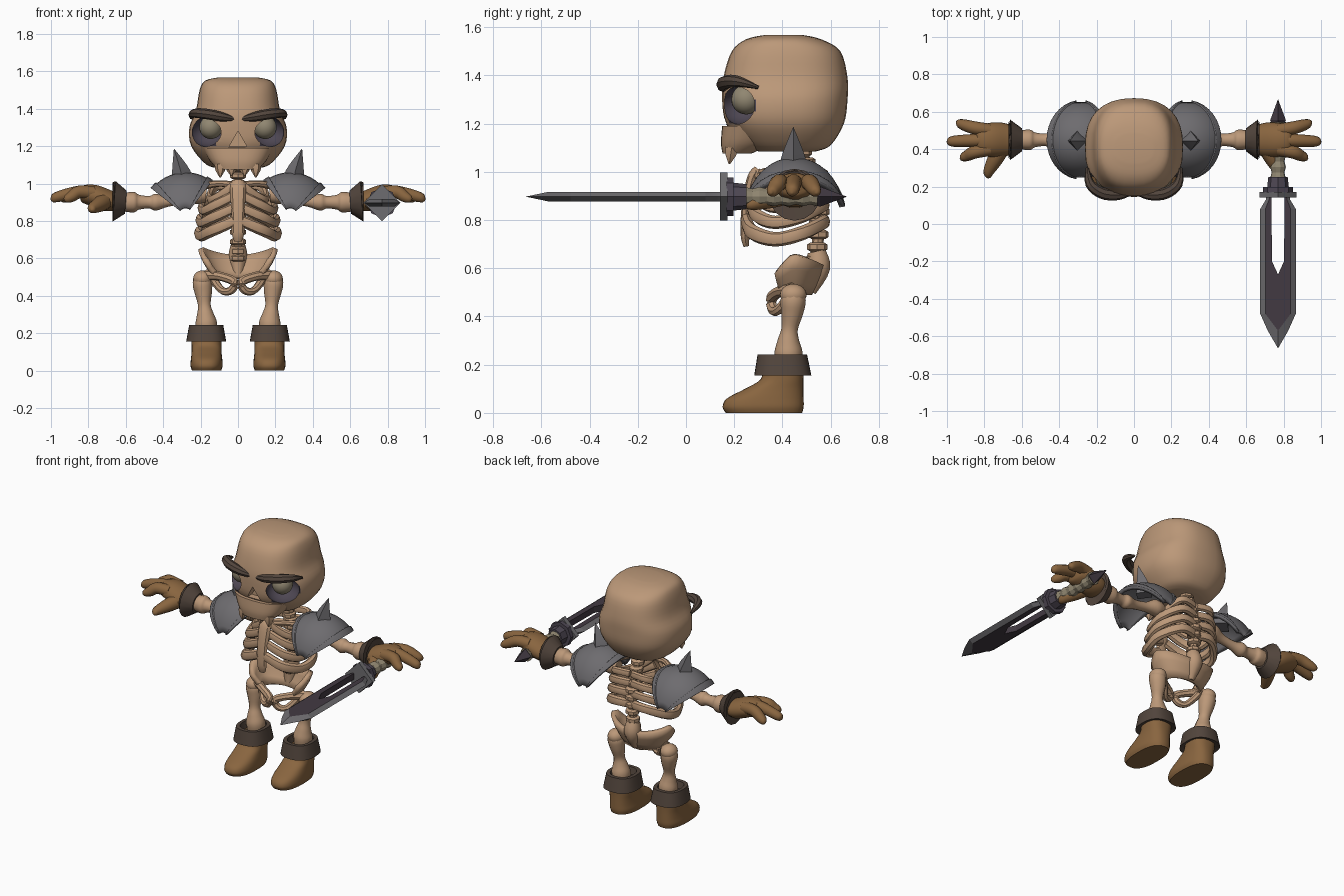
import bpy, bmesh, math
from mathutils import Vector, Matrix

if "Cube" in bpy.data.objects:
    bpy.data.objects.remove(bpy.data.objects["Cube"])


def material(name, r, g, b):
    m = bpy.data.materials.new(name)
    m.use_nodes = True
    m.diffuse_color = (r, g, b, 1)
    m.node_tree.nodes["Principled BSDF"].inputs["Base Color"].default_value = (r, g, b, 1)
    return m


BONE = material("bone", .50, .315, .19)
LEATHER = material("brown leather", .25, .13, .05)
DARK = material("dark leather", .085, .06, .046)
STEEL = material("steel", .155, .15, .16)
BLACK = material("dark steel", .055, .042, .055)
SOCKET = material("socket", .075, .062, .085)
CREAM = material("cream", .28, .24, .165)


def finish(name, bm, mats, angle=40):
    bmesh.ops.remove_doubles(bm, verts=bm.verts, dist=1e-4)
    bmesh.ops.dissolve_degenerate(bm, edges=bm.edges, dist=1e-5)
    bmesh.ops.recalc_face_normals(bm, faces=bm.faces)
    me = bpy.data.meshes.new(name)
    bm.to_mesh(me)
    bm.free()
    for m in mats:
        me.materials.append(m)
    me.shade_smooth()
    me.set_sharp_from_angle(angle=math.radians(angle))
    ob = bpy.data.objects.new(name, me)
    bpy.context.collection.objects.link(ob)
    return ob


def pair(ob):
    """Add the mirrored twin on the other side."""
    twin = ob.copy()
    twin.data = ob.data.copy()
    twin.data.transform(Matrix.Scale(-1, 4, (1, 0, 0)))
    twin.data.flip_normals()
    twin.name = "right_" + ob.name
    ob.name = "left_" + ob.name
    bpy.context.collection.objects.link(twin)
    return ob, twin


def smooth(rows, steps):
    """Catmull-Rom through rows of numbers."""
    out = []
    for i in range(len(rows) - 1):
        quad = [rows[max(i - 1, 0)], rows[i], rows[i + 1], rows[min(i + 2, len(rows) - 1)]]
        for k in range(steps):
            t = k / steps
            out.append([.5 * (2 * b + (c - a) * t + (2 * a - 5 * b + 4 * c - d) * t * t
                              + (3 * b - a - 3 * c + d) * t ** 3) for a, b, c, d in zip(*quad)])
    return out + [list(rows[-1])]


def skin(name, rings, mat, closed=True, angle=40):
    bm = bmesh.new()
    vs = [[bm.verts.new(p) for p in ring] for ring in rings]
    n = len(rings[0])
    for a, b in zip(vs, vs[1:]):
        for j in range(n if closed else n - 1):
            k = (j + 1) % n
            bm.faces.new((a[j], a[k], b[k], b[j]))
    if closed:
        bm.faces.new(vs[0])
        bm.faces.new(vs[-1])
    return finish(name, bm, [mat], angle)


def tube(name, pts, mat, sides=10, steps=4, wide=1, tall=1, angle=40):
    """Sweep along points (x, y, z, radius)."""
    rows = smooth(pts, steps)
    path = [Vector(r[:3]) for r in rows]
    span = path[-1] - path[0]
    ref = Vector((0, 1, 0)) if abs(span.z) > max(abs(span.x), abs(span.y)) else Vector((0, 0, 1))
    rings = []
    for i, p in enumerate(path):
        t = path[min(i + 1, len(path) - 1)] - path[max(i - 1, 0)]
        u = t.cross(ref).normalized()
        v = u.cross(t).normalized()
        r = max(rows[i][3], .001)
        rings.append([p + u * r * wide * math.cos(a) + v * r * tall * math.sin(a)
                      for a in (math.tau * j / sides for j in range(sides))])
    return skin(name, rings, mat, angle=angle)


def loft(name, secs, mat, cx=0, n=2.5, steps=4, sides=32, angle=40):
    """Stack rounded sections (z, half width, front y, back y)."""
    def se(c):
        return math.copysign(abs(c) ** (2 / n), c)
    rings = []
    for z, w, f, b in smooth(secs, steps):
        rings.append([(cx + w * se(math.cos(a)), (f + b) / 2 + (b - f) / 2 * se(math.sin(a)), z)
                      for a in (math.tau * j / sides for j in range(sides))])
    return skin(name, rings, mat, angle=angle)


def ball(name, c, r, mat):
    bm = bmesh.new()
    bmesh.ops.create_uvsphere(bm, u_segments=24, v_segments=14, radius=1,
                              matrix=Matrix.Translation(c) @ Matrix.Diagonal((*r, 1)))
    return finish(name, bm, [mat])


# Skull: cranium with cut eye sockets and nose hole
skull = loft("skull", [(1.085, .13, .30, .54), (1.11, .18, .24, .60), (1.2, .25, .165, .655),
                       (1.3, .26, .15, .67), (1.39, .225, .155, .67), (1.5, .205, .19, .64),
                       (1.55, .175, .25, .56), (1.568, .10, .33, .48)], BONE)
skull.data.materials.append(SOCKET)
eye_c, eye_r = Vector((.165, .225, 1.275)), (.1, .1, .078)
cutters = list(pair(ball("socket_cutter", eye_c, eye_r, SOCKET)))
cutters.append(tube("nose_cutter", [(0, .10, 1.225, .055), (0, .21, 1.225, .055)], BONE, 3, 1))
cutters[2].data.transform(Matrix.Translation((0, 0, 1.225)) @ Matrix.Rotation(math.pi / 2, 4, 'Y')
                          @ Matrix.Translation((0, 0, -1.225)))
nose = cutters[2].data
if abs(max(v.co.z for v in nose.vertices) - 1.28) > .01:      # point the triangle up
    nose.transform(Matrix.Translation((0, 0, 1.225)) @ Matrix.Rotation(math.pi, 4, 'Y')
                   @ Matrix.Translation((0, 0, -1.225)))
bpy.context.view_layer.objects.active = skull
for c in cutters:
    mod = skull.modifiers.new("cut", 'BOOLEAN')
    mod.operation, mod.solver, mod.object = 'DIFFERENCE', 'EXACT', c
    bpy.ops.object.modifier_apply(modifier=mod.name)
for c in cutters:
    bpy.data.objects.remove(c)
for f in skull.data.polygons:
    d = Vector((abs(f.center.x), f.center.y, f.center.z)) - eye_c
    f.material_index = int(sum((a / b) ** 2 for a, b in zip(d, eye_r)) < 1.015)
skull.data.set_sharp_from_angle(angle=math.radians(35))

# Face details
pair(ball("eye", (.145, .25, 1.3), (.062, .062, .062), CREAM))
pair(tube("brow", [(.025, .165, 1.345, .016), (.09, .155, 1.357, .028), (.17, .165, 1.372, .031),
                   (.235, .215, 1.375, .026), (.25, .30, 1.35, .008)], DARK, 8, tall=.9))
loft("upper_jaw", [(1.075, .105, .152, .27), (1.12, .15, .145, .36), (1.19, .19, .15, .42)], BONE)
for x, low in ((.035, 1.04), (.095, 1.033)):
    pair(tube("tooth", [(x, .19, 1.10, .03), (x, .185, 1.07, .026), (x, .18, low, .004)], BONE, 6, 1))

# Spine
spine = smooth([(0, .47, 1.11), (0, .51, 1.0), (0, .55, .88), (0, .55, .74), (0, .53, .6)], 3)
tube("spinal_cord", [(*p, .024) for p in spine], BONE, 8, 1)
for p in spine:
    x, y, z = p
    tube("vertebra", [(x, y, z + .018, .03), (x, y, z + .01, .042), (x, y, z - .01, .042),
                      (x, y, z - .018, .03)], BONE, 8, 1)
tube("sacrum", [(0, .54, .67, .04), (0, .55, .6, .05), (0, .52, .5, .02)], BONE)

# Rib cage
tube("sternum", [(0, .30, 1.01, .035), (0, .275, .97, .042), (0, .25, .85, .036), (0, .245, .74, .034),
                 (0, .25, .69, .02)], BONE, 8, wide=1, tall=.55)
for z, w, r in ((.985, .15, .019), (.925, .19, .021), (.86, .20, .022), (.79, .205, .024)):
    front = .25 + .25 * (z - .79)
    pair(tube("rib", [(.01, .56, z, r), (.11, .57, z, r), (w, .48, z - .045, r),
                      (w - .01, .37, z - .07, r), (w - .07, front + .025, z - .04, r * 1.1),
                      (.02, front, z + .01, r)], BONE, 8, tall=1.25))
pair(tube("collar_bone", [(.02, .31, .99, .02), (.1, .34, 1.0, .017), (.22, .43, .98, .025)], BONE, 8))

# Pelvis: flared bowl open at the front, with rings below
rows = []
for h in (0, .35, .7, 1):
    row = []
    for i in range(25):
        a = math.radians(-125 + 250 * i / 24)
        top = .615 + .04 * math.sin(a) ** 2 - .10 * max(0, -math.cos(a))
        rad = 1 - .42 * h ** 1.3
        row.append((.2 * rad * math.sin(a), .44 + .12 * rad * math.cos(a), top + (.495 - top) * h))
    rows.append(row)
pelvis = skin("pelvis", rows, BONE, closed=False)
shell = pelvis.modifiers.new("thickness", 'SOLIDIFY')
shell.thickness, shell.offset = .028, 0
pair(tube("pubic_ring", [(.17, .44, .51, .03), (.1, .39, .505, .024), (.02, .355, .475, .024),
                         (.035, .36, .43, .022), (.08, .38, .425, .02), (.12, .42, .47, .022),
                         (.14, .44, .51, .022)], BONE, 8))

# Legs and boots
pair(ball("hip_joint", (.19, .445, .49), (.05, .055, .045), BONE))
pair(tube("leg_bone", [(.185, .45, .52, .035), (.19, .445, .47, .052), (.185, .44, .415, .046),
                       (.18, .43, .35, .034), (.175, .425, .30, .045), (.17, .425, .25, .058),
                       (.17, .425, .19, .05)], BONE, 12))
pair(loft("boot", [(0, .078, .165, .482), (.025, .086, .152, .488), (.06, .084, .17, .488),
                   (.1, .08, .245, .487), (.14, .08, .31, .487), (.2, .083, .32, .49)], LEATHER, .168))
pair(loft("boot_cuff", [(.165, .08, .32, .49), (.155, .107, .283, .52), (.243, .091, .297, .502),
                        (.243, .07, .32, .48), (.2, .06, .33, .47)], DARK, .17, steps=1, angle=30))

# Arms
pair(tube("arm_bone", [(.17, .45, .94, .04), (.22, .45, .94, .05), (.29, .45, .92, .03),
                       (.38, .45, .905, .03), (.44, .45, .9, .045), (.475, .45, .9, .033),
                       (.53, .45, .9, .04), (.56, .45, .9, .055), (.64, .45, .9, .045)], BONE, 12))
pair(tube("glove_cuff", [(.6, .45, .9, .062), (.662, .45, .905, .108), (.672, .45, .905, .1),
                         (.655, .45, .905, .07)], DARK, 16, 1, angle=30))

# Gloves with three fingers and a thumb
pair(tube("palm", [(.64, .45, .905, .055), (.70, .45, .91, .07), (.77, .45, .935, .07),
                   (.83, .45, .945, .055), (.85, .45, .945, .02)], LEATHER, 14, wide=1.3, tall=.85))
for y0, y1, tip in ((.40, .355, .93), (.45, .44, 1.0), (.50, .54, .95)):
    pair(tube("finger", [(.77, y0, .95, .036), (.85, (2 * y0 + y1) / 3, .955, .035),
                         (tip - .04, (y0 + 3 * y1) / 4, .93, .03), (tip - .01, y1, .915, .02),
                         (tip, y1, .91, .003)], LEATHER, 10))
pair(tube("thumb", [(.70, .42, .91, .045), (.74, .35, .89, .042), (.775, .285, .87, .03),
                    (.78, .255, .86, .018), (.782, .245, .857, .003)], LEATHER, 10))


# Shoulder guards: wedge of a dome, raised rims and a bent spike
def dome_wedge(name, start, end, radius, thick):
    grid = []
    for i in range(13):
        a = math.radians(start + (end - start) * i / 12)
        row = []
        for k in range(17):
            b = math.radians(10 + 160 * k / 16)
            s = radius * math.sin(b)
            row.append((.28 + s * math.cos(a), .45 - (radius - .025) * math.cos(b), .83 + s * math.sin(a)))
        grid.append(row)
    ob = skin(name, grid, STEEL, closed=False)
    sol = ob.modifiers.new("thickness", 'SOLIDIFY')
    sol.thickness, sol.offset = thick, 0
    pair(ob)


dome_wedge("shoulder_guard", 40, 127, .222, .016)
dome_wedge("outer_rim", 38, 48, .226, .024)
dome_wedge("inner_rim", 119, 128, .226, .024)
pair(tube("shoulder_spike", [(.295, .445, 1.0, .062), (.305, .445, 1.06, .05), (.322, .445, 1.12, .028),
                             (.342, .445, 1.185, .001)], STEEL, 4, 2, angle=25))

# Sword blade: bevelled edge, dark centre, open slot. Stations are (y, edge, centre, slot)
SX, SZ = .77, .897
stations = [(.15, .062, .045, .035), (.13, .065, .048, .035), (.08, .095, .068, .035),
            (-.2, .095, .068, .032), (-.27, .095, .068, 0), (-.48, .095, .068, 0),
            (-.57, .055, 0, 0), (-.665, 0, 0, 0)]
bm = bmesh.new()
for sx in (1, -1):
    for sz in (1, -1):
        for p, q in zip(stations, stations[1:]):
            cols = []
            for y, e, m, s in (p, q):
                h = .02 * sz if y > -.6 else 0
                cols.append([bm.verts.new((SX + sx * x, y, SZ + z))
                             for x, z in ((e, 0), (m, h), (s, h), (s, 0))])
            a, b = cols
            for j in range(3 if p[3] > 0 else 2):
                f = bm.faces.new((a[j], a[j + 1], b[j + 1], b[j]))
                f.material_index = min(j, 1)
finish("sword_blade", bm, [STEEL, BLACK], 15)


def turned(name, profile, mat, sides):
    tube(name, [(SX, y, SZ, r) for y, r in profile], mat, sides, 1, angle=25)


# Sword hilt
turned("sword_guard", [(.142, .1), (.172, .1)], STEEL, 4)
turned("guard_collar", [(.168, .08), (.198, .08)], SOCKET, 8)
turned("grip_socket", [(.195, .058), (.25, .052)], SOCKET, 8)
turned("grip", [(.245 + .03 * i, .034 if i % 2 else .042) for i in range(11)], CREAM, 10)
turned("pommel_spike", [(.53, .03), (.555, .042), (.665, .001)], BLACK, 4)
